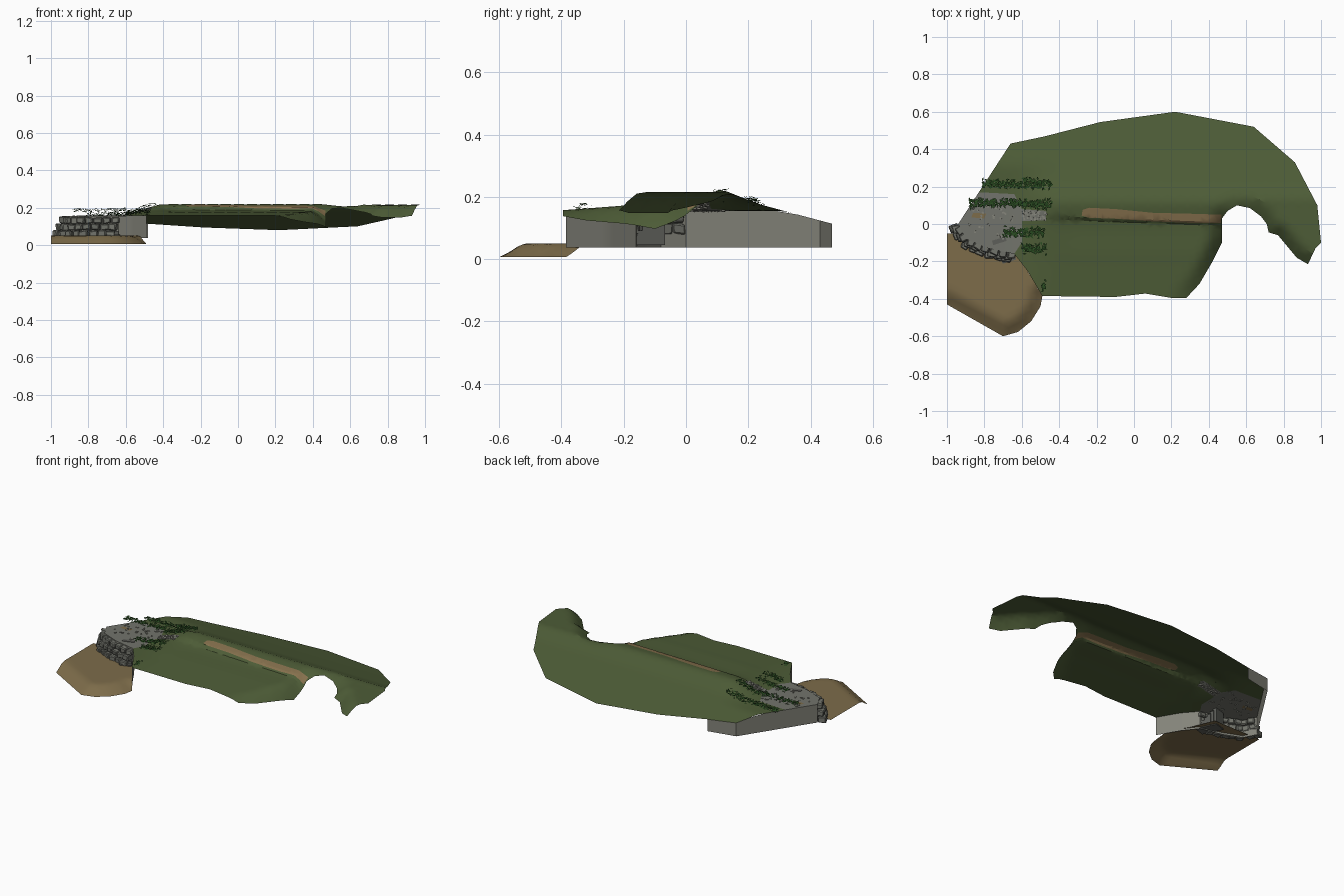
import bpy, bmesh, math, random
from mathutils import Vector, Matrix
from mathutils.geometry import delaunay_2d_cdt, intersect_point_line

random.seed(4)
cube = bpy.data.objects.get("Cube")
if cube:
    bpy.data.objects.remove(cube)


def material(name, rgb):
    m = bpy.data.materials.new(name)
    m.use_nodes = True
    m.diffuse_color = (*rgb, 1)
    m.node_tree.nodes["Principled BSDF"].inputs["Base Color"].default_value = (*rgb, 1)
    return m


GRASS = material("grass green", (0.075, 0.108, 0.038))
PATH = material("path earth", (0.24, 0.165, 0.075))
SAND = material("beach sand", (0.205, 0.15, 0.068))
ROCK = material("pale rock", (0.23, 0.23, 0.195))
STONE = material("grey stone", (0.17, 0.175, 0.15))
STEP = material("dark step stone", (0.11, 0.112, 0.1))
LEAF = material("leaf green", (0.022, 0.07, 0.015))


def finish(name, bm, mats, angle=30):
    me = bpy.data.meshes.new(name)
    bm.to_mesh(me)
    bm.free()
    ob = bpy.data.objects.new(name, me)
    bpy.context.collection.objects.link(ob)
    for m in mats:
        me.materials.append(m)
    if angle:
        bpy.ops.object.select_all(action='DESELECT')
        ob.select_set(True)
        bpy.context.view_layer.objects.active = ob
        bpy.ops.object.shade_smooth_by_angle(angle=math.radians(angle))
    return ob


def ramp(t, a, b):
    """Smooth step from 0 at a to 1 at b."""
    t = min(max((t - a) / (b - a), 0), 1)
    return t * t * (3 - 2 * t)


def interp(points, t):
    for (a, u), (b, v) in zip(points, points[1:]):
        if t <= b:
            return u + (v - u) * max(t - a, 0) / (b - a)
    return points[-1][1]


def nearest(line, x, y):
    """Distance to a polyline and the interpolated third value there."""
    best = (9, 0)
    for a, b in zip(line, line[1:]):
        q, t = intersect_point_line(Vector((x, y)), Vector(a[:2]), Vector(b[:2]))
        t = min(max(t, 0), 1)
        q = Vector(a[:2]).lerp(Vector(b[:2]), t)
        best = min(best, ((q - Vector((x, y))).length, a[2] + (b[2] - a[2]) * t))
    return best


def sheet(name, outline, patches, height, mats, step, extra=()):
    """Triangulated height field in an outline, patches take later materials."""
    xs = [c[0] for c in outline]
    ys = [c[1] for c in outline]
    verts, faces = [], []
    for ring in [outline] + patches:
        pts = []
        for a, b in zip(ring, ring[1:] + ring[:1]):
            a, b = Vector(a), Vector(b)
            n = max(1, round((b - a).length / step))
            pts += [a.lerp(b, i / n) for i in range(n)]
        faces.append(list(range(len(verts), len(verts) + len(pts))))
        verts += pts
    border = [(*c, 0) for c in outline + outline[:1]]
    for i in range(int((max(xs) - min(xs)) / step) + 1):
        for j in range(int((max(ys) - min(ys)) / step) + 1):
            p = Vector((min(xs) + i * step, min(ys) + (j + i % 2 / 2) * step))
            if nearest(border, *p)[0] > step / 3:
                verts.append(p)
    verts += [Vector(p) for p in extra]
    out, _, tris, _, _, origin = delaunay_2d_cdt(verts, [], faces, 1, 1e-5)
    bm = bmesh.new()
    vs = [bm.verts.new((p.x, p.y, height(p.x, p.y))) for p in out]
    for tri, src in zip(tris, origin):
        if 0 in src:
            bm.faces.new([vs[k] for k in tri]).material_index = max(src)
    bmesh.ops.delete(bm, geom=[v for v in vs if not v.link_faces], context='VERTS')
    return finish(name, bm, mats)


# Hill: notch edge carries the amount the ground falls away there
notch = [(0.28, -0.395, 0.02), (0.35, -0.32, 0.04), (0.42, -0.2, 0.06), (0.47, -0.1, 0.085),
         (0.47, 0.03, 0.04), (0.5, 0.07, 0.02), (0.55, 0.1, 0.02), (0.62, 0.085, 0.03),
         (0.68, 0.04, 0.04), (0.71, 0, 0.05), (0.72, -0.045, 0.06), (0.77, -0.06, 0.07),
         (0.82, -0.12, 0.07), (0.87, -0.18, 0.07), (0.93, -0.215, 0.06)]
front = [(-0.49, -0.385), (-0.1, -0.39), (0.06, -0.372), (0.2, -0.395)]
back = [(0.97, -0.13), (1, -0.1), (0.98, 0.1), (0.86, 0.33), (0.64, 0.52), (0.22, 0.6), (-0.18, 0.545)]
back_wall = [(-0.48, 0.468), (-0.66, 0.43), (-0.94, 0)]
stone_line = [(-0.94, 0), (-0.9, -0.08), (-0.78, -0.13), (-0.64, -0.16)]
front_wall = [(-0.64, -0.16), (-0.57, -0.25), (-0.49, -0.385)]
outline = front + [p[:2] for p in notch] + back + back_wall + stone_line[1:] + front_wall[1:2]

slope = [(-0.4, 0.157), (-0.2, 0.172), (0, 0.2), (0.06, 0.212), (0.12, 0.222),
         (0.23, 0.178), (0.4, 0.132), (0.6, 0.08)]


def ledge(x):
    return 0.032 - 0.035 * (x + 0.4)


def ground(x, y):
    z = interp(slope, y)
    mid = ramp(x, -0.6, -0.3) * (1 - ramp(x, 0.45, 0.6))
    z += 0.014 * mid * (ramp(y, ledge(x) - 0.01, ledge(x) + 0.008) - 1) * ramp(y, -0.2, 0)
    if y < 0.12:
        z += (0.215 - z) * ramp(x, 0.5, 0.75)
    z += (min(z, 0.155) - z) * (1 - ramp(x, -0.66, -0.38))
    d, fall = nearest(notch, x, y)
    return z - fall * (1 - ramp(d, -0.04, 0.08)) * 1.3


path = [(-0.28, 0.045), (-0.24, 0.033), (-0.1, 0.028), (0.1, 0.014), (0.3, 0.006), (0.465, 0.005),
        (0.468, 0.05), (0.3, 0.055), (0.1, 0.06), (-0.1, 0.08), (-0.24, 0.087), (-0.275, 0.075)]
plateau = stone_line + [(-0.6, -0.1), (-0.6, 0.015), (-0.47, 0.02), (-0.47, 0.07), (-0.6, 0.08),
                        (-0.64, 0.16), (-0.83, 0.17)]
bare_spot = [(-0.87, 0.035), (-0.8, 0.03), (-0.79, 0.055), (-0.86, 0.06)]
crease = [(x / 40, ledge(x / 40) + s) for x in range(-20, 19) for s in (-0.01, 0.008)]
sheet("hill_ground", outline, [path, plateau, bare_spot], ground,
      [GRASS, PATH, STONE, SAND], 0.035, crease)

# Beach: rounded down along its seaward rim
rim = [(-1, -0.43), (-0.7, -0.6), (-0.62, -0.577), (-0.55, -0.52), (-0.5, -0.44), (-0.49, -0.385)]


def beach_height(x, y):
    d, _ = nearest([(*p, 0) for p in rim], x, y)
    return 0.005 + 0.046 * ramp(d, -0.01, 0.08)


sheet("beach", [(-1, -0.05)] + rim + [(-0.6, -0.2), (-0.66, -0.05)], [], beach_height, [SAND], 0.03)


# Retaining walls under the hill edge
def wall(name, line):
    bm = bmesh.new()
    pts = []
    for a, b in zip(line, line[1:]):
        pts += [Vector(a).lerp(Vector(b), i / 6) for i in range(6)]
    pts.append(Vector(line[-1]))
    prev = None
    for p in pts:
        pair = [bm.verts.new((p.x, p.y, z)) for z in (0.038, ground(p.x, p.y))]
        if prev:
            bm.faces.new((prev[0], prev[1], pair[1], pair[0]))
        prev = pair
    bmesh.ops.recalc_face_normals(bm, faces=bm.faces)
    finish(name, bm, [ROCK], 20)


wall("back_wall", back_wall)
wall("stone_backing_wall", stone_line)
wall("front_wall", front_wall)


def block(bm, loc, size, turn, jitter=0.0):
    m = Matrix.Translation(loc) @ Matrix.Rotation(turn, 4, 'Z') @ Matrix.Diagonal((*size, 1))
    vs = bmesh.ops.create_cube(bm, size=1, matrix=m)["verts"]
    for v in vs:
        v.co += Vector([random.uniform(-jitter, jitter) for _ in range(3)])
    return vs


# Stacked boulders facing the beach
bm = bmesh.new()
for course in range(3):
    for a, b in zip(stone_line, stone_line[1:]):
        a, b = Vector(a), Vector(b)
        n = max(2, round((b - a).length / 0.042))
        side = Vector((b.y - a.y, a.x - b.x)).normalized()
        for i in range(n):
            p = a.lerp(b, (i + 0.5 + 0.25 * (course - 1)) / n) - side * -0.012 * (2.4 - course)
            block(bm, (p.x, p.y, 0.06 + course * 0.036), (0.042, 0.045, 0.034),
                  math.atan2(b.y - a.y, b.x - a.x) + random.uniform(-0.2, 0.2), 0.005)
bmesh.ops.bevel(bm, geom=bm.edges[:], offset=0.005, segments=1, affect='EDGES')
finish("boulder_wall", bm, [STONE], 0)

# Steps from the plateau down to the beach
bm = bmesh.new()
for i in range(7):
    t = i / 6
    top = 0.158 - 0.1 * t
    block(bm, (-0.72 + 0.05 * t, -0.09 - 0.1 * t, (top + 0.045) / 2), (0.075, 0.024, top - 0.045), 0.3)
finish("beach_steps", bm, [STEP], 0)

# Loose paving pebbles
bm = bmesh.new()
for x0, x1, y0, y1, n in [(-0.6, -0.47, 0.02, 0.07, 40), (-0.88, -0.62, -0.08, 0.13, 35)]:
    for _ in range(n):
        x, y = random.uniform(x0, x1), random.uniform(y0, y1)
        block(bm, (x, y, ground(x, y)), (0.012, 0.009, 0.007), random.uniform(0, 3), 0.001)
finish("paving_pebbles", bm, [ROCK], 0)

# Low bushes in rows: clumps of small leaf blades
bm = bmesh.new()
rows = [(-0.81, -0.61, 0.215), (-0.61, -0.44, 0.215), (-0.88, -0.6, 0.112), (-0.6, -0.44, 0.108),
        (-0.7, -0.48, -0.045), (-0.6, -0.47, -0.13), (-0.49, -0.47, -0.33)]
for x0, x1, y0 in rows:
    lift = 0.03 if x0 < -0.85 else 0.01
    for _ in range(int((x1 - x0) * 620) + 8):
        x, y = random.uniform(x0, x1), y0 + random.gauss(0, 0.012)
        turn = random.uniform(0, math.tau)
        along = Vector((math.cos(turn), math.sin(turn), random.uniform(-0.3, 0.3))) * 0.011
        across = Vector((-along.y, along.x, random.uniform(-0.003, 0.003))) * 0.45
        c = Vector((x, y, ground(x, y) + lift + random.uniform(-0.008, 0.01)))
        bm.faces.new([bm.verts.new(c + o) for o in (along, across, -along, -across)])
finish("bush_leaves", bm, [LEAF], 0)
